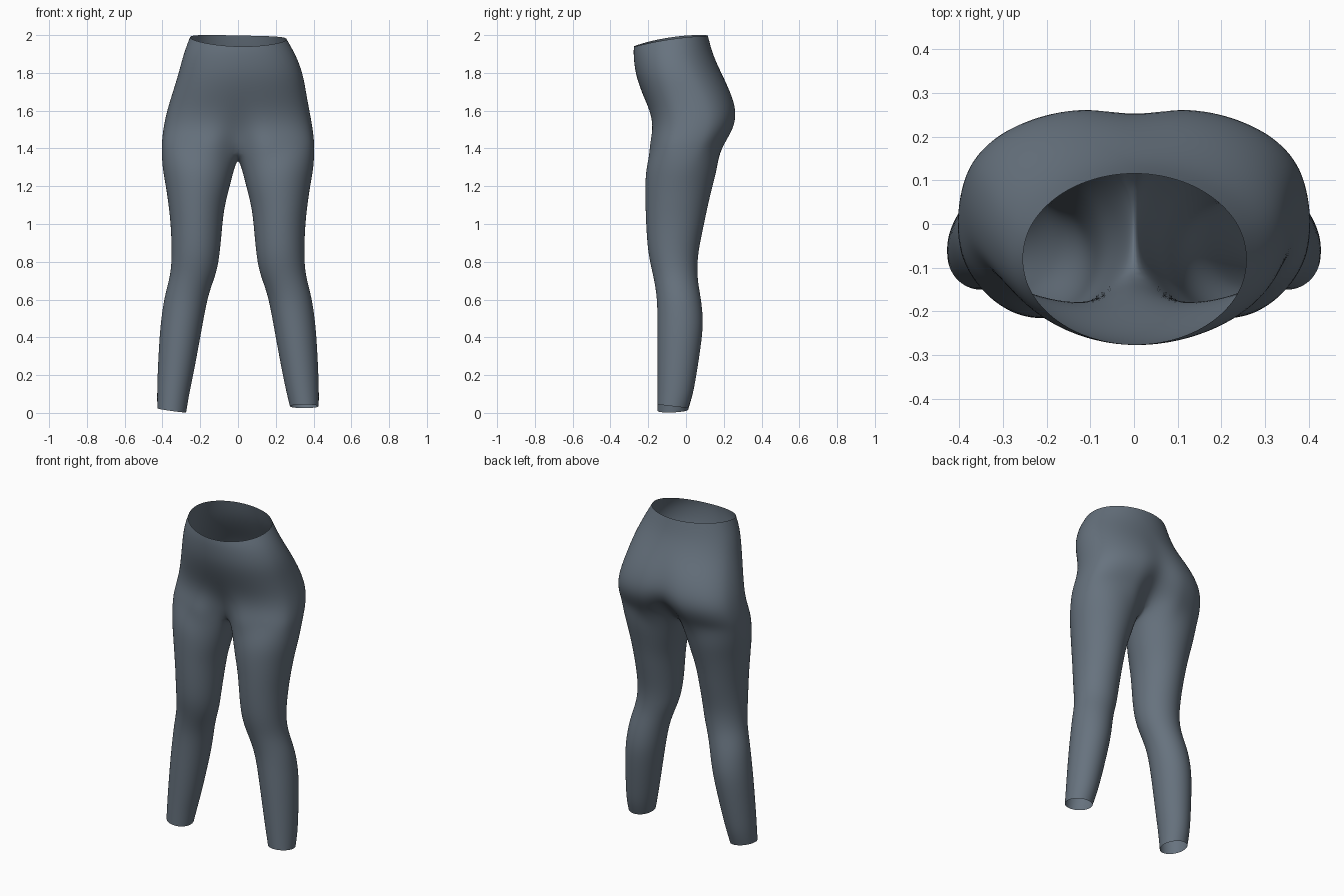
import bpy, bmesh, math

if "Cube" in bpy.data.objects:
    bpy.data.objects.remove(bpy.data.objects["Cube"])

# torso rows: z, half width, front y, back y, front crease, back cleft, squareness
TORSO = [
    (1.99, .258, -.276, .116, 0, 0, 2.0),
    (1.90, .299, -.279, .140, 0, 0, 2.0),
    (1.80, .331, -.270, .187, 0, 0, 2.1),
    (1.70, .355, -.236, .242, 0, .008, 2.25),
    (1.60, .380, -.196, .275, .005, .015, 2.4),
    (1.52, .396, -.184, .267, .03, .045, 2.5),
    (1.45, .405, -.195, .228, .07, .09, 2.6),
    (1.40, .407, -.204, .200, .10, .11, 2.6),
]
# leg rows: z, inner x, outer x, front y, back y
LEG = [
    (1.30, .017, .403, -.213, .168), (1.20, .042, .383, -.218, .142),
    (1.10, .069, .369, -.216, .117), (1.00, .082, .357, -.213, .097),
    (.85, .094, .351, -.203, .064), (.75, .111, .356, -.180, .060),
    (.68, .137, .372, -.165, .066), (.60, .162, .393, -.154, .081),
    (.50, .181, .407, -.152, .092), (.40, .199, .417, -.152, .087),
    (.20, .236, .427, -.151, .056), (.10, .258, .429, -.151, .038),
    (.03, .274, .428, -.151, .012),
]
M, K = 20, 4            # segments round the outside, and across the crotch
STEP = 300 / M


def power(v, p):
    return math.copysign(abs(v) ** p, v)


def torso_row(row):
    """Half ring from front centre round the hip to back centre."""
    z, w, yf, yb, crease, cleft, n = row
    mid, depth = (yf + yb) / 2, (yb - yf) / 2
    pts = []
    for i in range(M + 1):
        t = -150 + i * STEP
        a = math.radians(90 * power(t / 150, .8))
        x = 0 if i in (0, M) else w * max(math.cos(a), 0) ** (2 / n)
        y = mid + depth * power(math.sin(a), 2 / n)
        dent = math.exp(-(x / .075) ** 2)
        y += dent * (crease if t < 0 else -cleft)
        pts.append([x, y, z])
    return pts


def leg_row(row):
    z, xi, xo, yf, yb = row
    pts = []
    for i in range(M + K):
        t = math.radians(-150 + (i * STEP if i <= M else 300 + (i - M) * 60 / K))
        pts.append([(xi + xo) / 2 + (xo - xi) / 2 * math.cos(t),
                    (yf + yb) / 2 + (yb - yf) / 2 * math.sin(t), z])
    return pts


def build_side(bm, s):
    torso = [torso_row(r) for r in TORSO]
    legs = [leg_row(r) for r in LEG]
    # waistband dips at the front
    for p in torso[0]:
        p[2] = 1.998 - .058 * ((.116 - p[1]) / .392) ** 2 - .02 * s * p[0]
    # sagging crotch bridge closes the last torso row into a leg ring
    f, b = torso[-1][0], torso[-1][-1]
    bridge = [[0, b[1] + (f[1] - b[1]) * k / K, 1.40 - .06 * math.sin(math.pi * k / K)]
              for k in range(1, K)]
    # ankle hems are tilted differently
    for p in legs[-1]:
        if s > 0:
            p[2] = .035 - .12 * (p[1] + .07)
        else:
            p[2] = .013 + .14 * (p[0] - .35) + .04 * (p[1] + .07)

    def add(pts):
        return [bm.verts.new((s * (x), y, z)) for x, y, z in pts]

    rows = [add(r) for r in torso]
    for a, c in zip(rows, rows[1:]):
        for i in range(M):
            bm.faces.new((a[i], a[i + 1], c[i + 1], c[i]))
    rings = [rows[-1] + add(bridge)] + [add(r) for r in legs]
    for a, c in zip(rings, rings[1:]):
        for i in range(M + K):
            j = (i + 1) % (M + K)
            bm.faces.new((a[i], a[j], c[j], c[i]))


bm = bmesh.new()
for side in (1, -1):
    build_side(bm, side)
bmesh.ops.remove_doubles(bm, verts=bm.verts, dist=1e-4)
bmesh.ops.recalc_face_normals(bm, faces=bm.faces)
# slight lean of the hips to one side
for v in bm.verts:
    v.co.x += .015 * math.exp(-((v.co.z - 1.8) / .12) ** 2)

mesh = bpy.data.meshes.new("leggings")
bm.to_mesh(mesh)
bm.free()
mesh.polygons.foreach_set("use_smooth", [True] * len(mesh.polygons))
leggings = bpy.data.objects.new("leggings", mesh)
bpy.context.collection.objects.link(leggings)
sub = leggings.modifiers.new("smooth", 'SUBSURF')
sub.levels = sub.render_levels = 2

fabric = bpy.data.materials.new("slate grey fabric")
fabric.diffuse_color = (.135, .17, .21, 1)
fabric.use_nodes = True
fabric.node_tree.nodes["Principled BSDF"].inputs["Base Color"].default_value = fabric.diffuse_color
mesh.materials.append(fabric)
